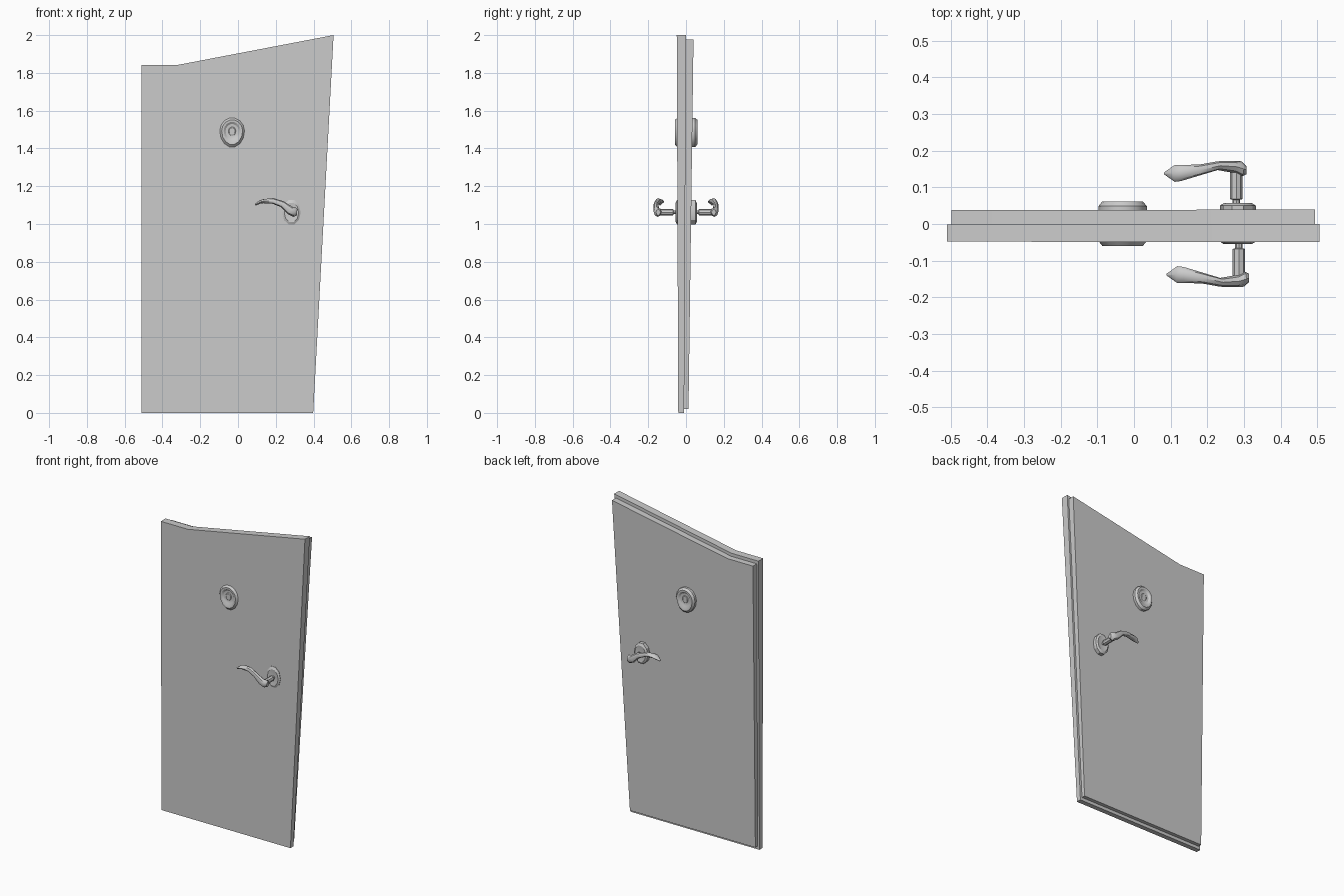
import bpy, bmesh, math
from mathutils import Vector

if "Cube" in bpy.data.objects:
    bpy.data.objects.remove(bpy.data.objects["Cube"])


def loft(name, rings, cap=True, angle=30):
    """Skin a list of equal-length point rings and cap both ends."""
    bm = bmesh.new()
    vr = [[bm.verts.new(p) for p in r] for r in rings]
    n = len(vr[0])
    for a, b in zip(vr, vr[1:]):
        for i in range(n):
            j = (i + 1) % n
            bm.faces.new((a[i], a[j], b[j], b[i]))
    if cap:
        bm.faces.new(vr[0])
        bm.faces.new(vr[-1])
    bmesh.ops.recalc_face_normals(bm, faces=bm.faces)
    me = bpy.data.meshes.new(name)
    bm.to_mesh(me)
    bm.free()
    ob = bpy.data.objects.new(name, me)
    bpy.context.collection.objects.link(ob)
    bpy.ops.object.select_all(action='DESELECT')
    ob.select_set(True)
    bpy.context.view_layer.objects.active = ob
    bpy.ops.object.shade_smooth_by_angle(angle=math.radians(angle))
    return ob


def slab(name, outline, front, back):
    """Door leaf whose faces lean: front/back = (y at floor, y at top)."""
    def ring(y):
        return [(x, y[0] + (y[1] - y[0]) * z / 2, z) for x, z in outline]
    return loft(name, [ring(front), ring(back)])


def egg(cx, cz, rx, up, down, s, y, n):
    """Egg-shaped ring in the xz plane."""
    pts = []
    for i in range(n):
        a = 2 * math.pi * i / n
        c, d = math.cos(a), math.sin(a)
        pts.append((cx + rx * s * c, y, cz + s * d * (up if d > 0 else down)))
    return pts


# Crooked door leaf: larger front slab and inset rebate slab behind
slab("door_front", [(-0.51, 0), (0.398, 0), (0.506, 2.0), (-0.32, 1.842), (-0.51, 1.842)],
     (-0.041, -0.049), (-0.01, 0.0))
slab("door_back", [(-0.498, 0.02), (0.386, 0.02), (0.494, 1.977), (-0.318, 1.822), (-0.498, 1.822)],
     (-0.012, -0.002), (0.013, 0.04))

# Lever stations: x, depth from door centre, z, half depth, half height
LEVER = [(0.313, 0.147, 1.062, 0.012, 0.016),
         (0.300, 0.150, 1.063, 0.021, 0.026),
         (0.275, 0.156, 1.072, 0.016, 0.023),
         (0.235, 0.159, 1.105, 0.012, 0.017),
         (0.185, 0.147, 1.122, 0.015, 0.015),
         (0.135, 0.139, 1.121, 0.022, 0.011),
         (0.118, 0.138, 1.117, 0.023, 0.009),
         (0.091, 0.138, 1.102, 0.004, 0.005)]


def lever_rings(side, dx):
    pts = [Vector((s[0] + dx, side * s[1], s[2])) for s in LEVER]
    rings = []
    for k, s in enumerate(LEVER):
        t = pts[min(k + 1, len(pts) - 1)] - pts[max(k - 1, 0)]
        up = Vector((t.z, 0, -t.x)).normalized()
        rings.append([pts[k] + Vector((0, 1, 0)) * (s[3] * math.cos(a)) + up * (s[4] * math.sin(a))
                      for a in (2 * math.pi * i / 8 for i in range(8))])
    return rings


for side, tag, dx in ((-1, "front", 0.0), (1, "back", -0.007)):
    # Peephole surround with a dished centre
    out = 0.0595 if side < 0 else 0.0615
    prof = [(1.0, 0.02), (1.0, out - 0.013), (0.84, out), (0.68, out - 0.001),
            (0.52, out - 0.009), (0.30, out - 0.010), (0.24, out - 0.007)]
    loft("peephole_" + tag,
         [egg(-0.031, 1.493, 0.066, 0.070, 0.087, s, side * y, 14) for s, y in prof])

    # Handle plate
    out = 0.055 if side < 0 else 0.057
    prof = [(1.0, 0.02), (1.0, out - 0.007), (0.78, out), (0.45, out - 0.003)]
    loft("handle_plate_" + tag,
         [egg(0.283, 1.06, 0.049, 0.070, 0.066, s, side * y, 10) for s, y in prof])

    # Stem with a narrow neck at the plate
    prof = [(0.010, out - 0.006), (0.010, 0.066), (0.017, 0.068), (0.017, 0.152)]
    loft("handle_stem_" + tag,
         [egg(0.286 + dx, 1.062, r, r, r, 1, side * y, 8) for r, y in prof])

    # Curved lever
    loft("handle_lever_" + tag, lever_rings(side, dx), angle=40)
